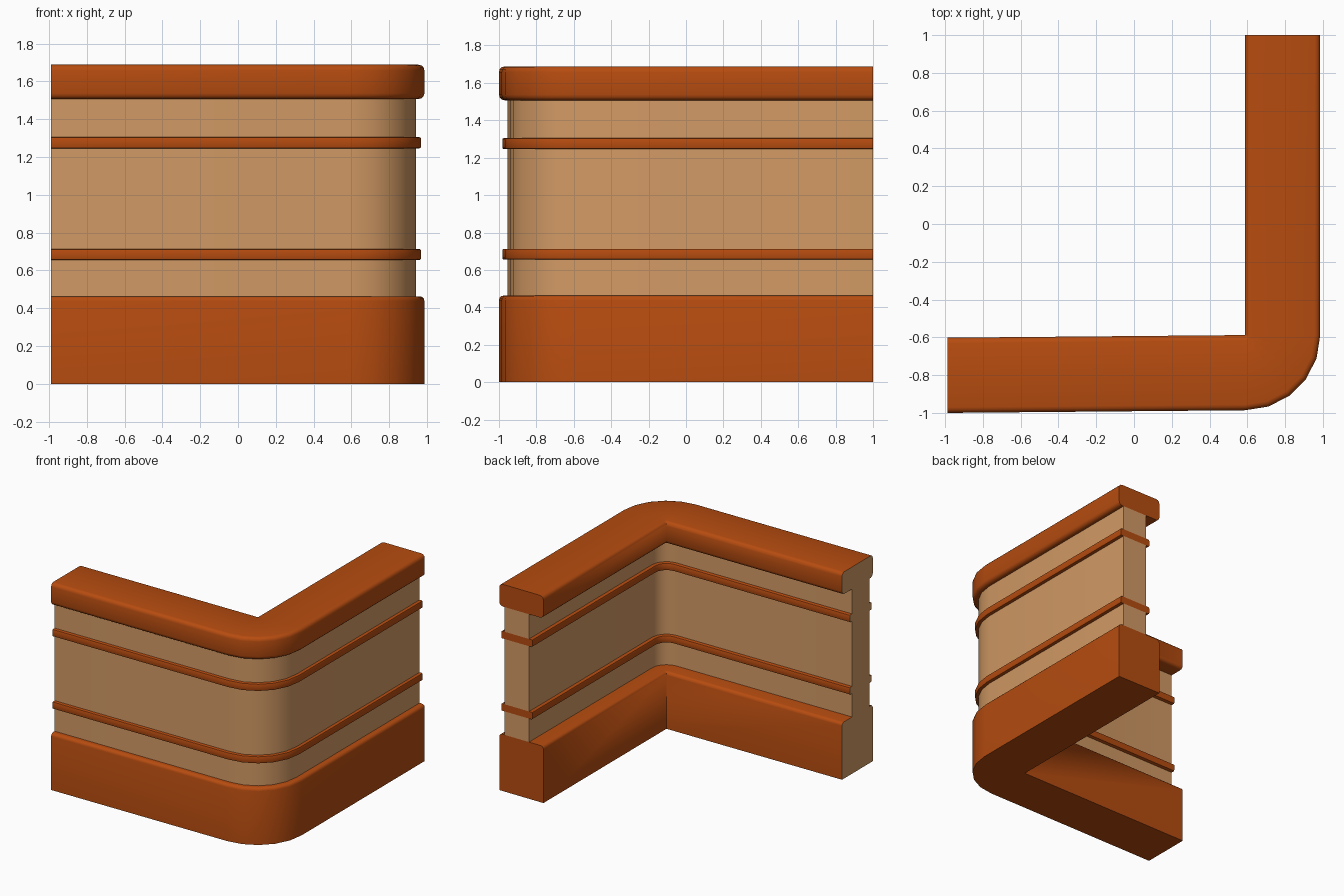
import bpy, bmesh, math

if "Cube" in bpy.data.objects:
    bpy.data.objects.remove(bpy.data.objects["Cube"])


def material(name, rgb):
    m = bpy.data.materials.new(name)
    m.diffuse_color = (*rgb, 1)
    m.use_nodes = True
    m.node_tree.nodes["Principled BSDF"].inputs["Base Color"].default_value = m.diffuse_color
    return m


ORANGE = material("burnt orange", (0.47, 0.072, 0.005))
TAN = material("tan", (0.65, 0.325, 0.13))

# L-shaped path: (origin on inner edge, outward direction)
PIVOT = (0.588, -0.588)
PATH = [((-0.988, -0.602), (0.0, -1.0))]
for i in range(6):
    a = math.radians(-90 + 18 * i)
    PATH.append((PIVOT, (math.cos(a), math.sin(a))))
PATH.append(((0.588, 1.0), (1.0, 0.0)))


def rounded(d0, d1, z0, z1, r_bottom=0.0, r_top=0.0, steps=3):
    """Cross-section rectangle with rounded corners, as (depth, height)."""
    pts = []
    corners = [(d0, z0, 1, 1, r_bottom, 180), (d1, z0, -1, 1, r_bottom, 270),
               (d1, z1, -1, -1, r_top, 0), (d0, z1, 1, -1, r_top, 90)]
    for d, z, sd, sz, r, start in corners:
        if r == 0:
            pts.append((d, z))
            continue
        for k in range(steps + 1):
            a = math.radians(start + 90 * k / steps)
            pts.append((d + sd * r + r * math.cos(a), z + sz * r + r * math.sin(a)))
    return pts


def sweep(name, profile, mat):
    bm = bmesh.new()
    rings = [[bm.verts.new((o[0] + n[0] * d, o[1] + n[1] * d, z)) for d, z in profile]
             for o, n in PATH]
    count = len(profile)
    for a, b in zip(rings, rings[1:]):
        for i in range(count):
            j = (i + 1) % count
            bm.faces.new((a[i], a[j], b[j], b[i]))
    # the left cut end is always tan, the other end keeps the part colour
    bm.faces.new(rings[0]).material_index = 1
    bm.faces.new(rings[-1])
    bmesh.ops.remove_doubles(bm, verts=bm.verts, dist=0.0005)
    bmesh.ops.recalc_face_normals(bm, faces=bm.faces)
    for f in bm.faces:
        f.smooth = True
    mesh = bpy.data.meshes.new(name)
    bm.to_mesh(mesh)
    bm.free()
    mesh.materials.append(mat)
    mesh.materials.append(TAN)
    mesh.set_sharp_from_angle(angle=math.radians(35))
    obj = bpy.data.objects.new(name, mesh)
    bpy.context.collection.objects.link(obj)
    return obj


# Plinth and coping
sweep("base_plinth", rounded(0, 0.398, 0, 0.463, 0, 0.025), ORANGE)
sweep("top_coping", rounded(0, 0.398, 1.507, 1.688, 0.03, 0.03), ORANGE)

# Raised bands
BANDS = [(0.655, 0.713), (1.246, 1.305)]
for i, (z0, z1) in enumerate(BANDS):
    sweep(f"band_{i + 1}", rounded(0.1, 0.38, z0, z1, 0.008, 0.008, 2), ORANGE)

# Wall panels between the trims
levels = [0.463, *BANDS[0], *BANDS[1], 1.507]
for i in range(3):
    sweep(f"wall_panel_{i + 1}", rounded(0.13, 0.353, levels[2 * i], levels[2 * i + 1]), TAN)
